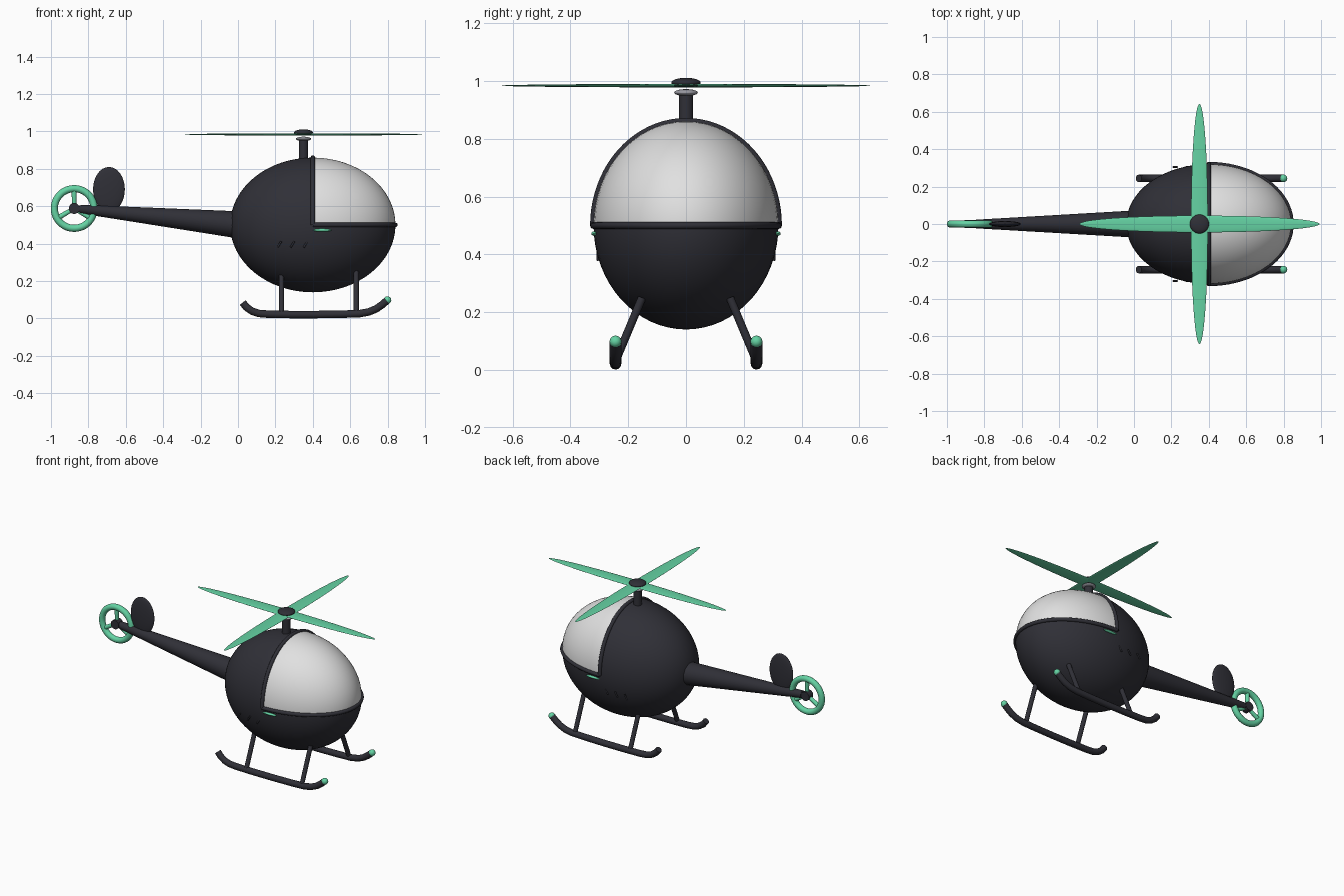
import bpy, math
from mathutils import Vector

if "Cube" in bpy.data.objects:
    bpy.data.objects.remove(bpy.data.objects["Cube"])


def material(name, rgb):
    m = bpy.data.materials.new(name)
    m.diffuse_color = (*rgb, 1)
    m.use_nodes = True
    m.node_tree.nodes["Principled BSDF"].inputs["Base Color"].default_value = m.diffuse_color
    return m


DARK = material("charcoal", (0.029, 0.029, 0.038))
GREEN = material("mint green", (0.13, 0.65, 0.37))
GLASS = material("pale canopy", (0.75, 0.75, 0.75))
GREY = material("mid grey", (0.33, 0.33, 0.37))


def finish(name, mat):
    ob = bpy.context.object
    ob.name = name
    ob.data.materials.append(mat)
    bpy.ops.object.transform_apply(location=False, rotation=True, scale=True)
    bpy.ops.object.shade_smooth_by_angle(angle=math.radians(40))
    return ob


def ellipsoid(name, loc, radii, mat, seg=32, rings=16, rot=(0, 0, 0)):
    bpy.ops.mesh.primitive_uv_sphere_add(segments=seg, ring_count=rings, location=loc, rotation=rot)
    bpy.context.object.scale = radii
    return finish(name, mat)


def rod(name, a, b, r1, r2, mat, seg=24):
    a, b = Vector(a), Vector(b)
    d = b - a
    bpy.ops.mesh.primitive_cone_add(vertices=seg, radius1=r1, radius2=r2, depth=d.length,
                                    location=(a + b) / 2,
                                    rotation=d.to_track_quat('Z', 'Y').to_euler())
    return finish(name, mat)


def tube(name, pts, r, mat):
    cu = bpy.data.curves.new(name, 'CURVE')
    cu.dimensions = '3D'
    cu.bevel_depth = r
    cu.bevel_resolution = 4
    cu.use_fill_caps = True
    sp = cu.splines.new('POLY')
    sp.points.add(len(pts) - 1)
    for p, co in zip(sp.points, pts):
        p.co = (*co, 1)
    sp.use_smooth = True
    cu.materials.append(mat)
    ob = bpy.data.objects.new(name, cu)
    bpy.context.collection.objects.link(ob)
    return ob


# Egg-shaped cabin; the upper nose quarter is the canopy
CX, CZ, RX, RY, RZ = 0.40, 0.50, 0.442, 0.32, 0.36
cabin = ellipsoid("cabin", (CX, 0, CZ), (RX, RY, RZ), DARK, 64, 32)
cabin.data.materials.append(GLASS)
for f in cabin.data.polygons:
    if f.center.x > 0 and f.center.z > 0:
        f.material_index = 1

# Canopy frame: arch over the cabin and rail around the nose
angles = [math.pi * i / 40 for i in range(41)]
tube("canopy_arch", [(CX, RY * math.cos(a), CZ + RZ * math.sin(a)) for a in angles], 0.012, DARK)
tube("canopy_rail", [(CX + RX * math.sin(a), RY * math.cos(a), CZ) for a in angles], 0.012, DARK)

# Tail boom and fin
rod("tail_boom", (0.10, 0, 0.491), (-0.845, 0, 0.585), 0.078, 0.023, DARK, 32)
ellipsoid("tail_fin", (-0.69, 0, 0.69), (0.085, 0.016, 0.12), DARK)

# Tail rotor: ring, three spokes and hub
TX, TZ = -0.876, 0.588
bpy.ops.mesh.primitive_torus_add(major_segments=48, minor_segments=16, major_radius=0.106,
                                 minor_radius=0.019, location=(TX, 0, TZ),
                                 rotation=(math.pi / 2, 0, 0))
finish("tail_rotor_ring", GREEN)
for i in range(3):
    a = math.pi / 2 + i * math.tau / 3
    tip = (TX + 0.1 * math.cos(a), 0, TZ + 0.1 * math.sin(a))
    rod("tail_rotor_spoke", (TX, 0, TZ), tip, 0.011, 0.014, GREEN, 16)
rod("tail_rotor_hub", (TX, -0.022, TZ), (TX, 0.022, TZ), 0.029, 0.029, DARK)
rod("tail_rotor_axle", (-0.83, 0, 0.583), (TX, 0, TZ), 0.021, 0.018, DARK)

# Main rotor: mast, collar, crossed blades and cap
MX = 0.35
rod("mast", (MX, 0, 0.82), (MX, 0, 0.965), 0.025, 0.025, DARK, 32)
ellipsoid("mast_collar", (MX, 0, 0.96), (0.041, 0.041, 0.012), GREY)
for turn in (0, math.pi / 2):
    ellipsoid("rotor_blade", (MX, 0, 0.984), (0.642, 0.045, 0.006), GREEN, 48, 16, (0, 0, turn))
ellipsoid("rotor_cap", (MX, 0, 0.994), (0.051, 0.051, 0.017), DARK)

# Mirrored side parts
skid_line = [(0.025, 0.085), (0.045, 0.06), (0.075, 0.039), (0.11, 0.027), (0.16, 0.023),
             (0.28, 0.021), (0.42, 0.021), (0.56, 0.023), (0.65, 0.026), (0.70, 0.035),
             (0.74, 0.052), (0.77, 0.073), (0.80, 0.099)]
for s in (-1, 1):
    # Landing skid with green nose tip and two struts
    tube("skid", [(x, s * 0.244, z) for x, z in skid_line], 0.02, DARK)
    ellipsoid("skid_tip", (0.799, s * 0.244, 0.098), (0.0205, 0.0205, 0.0205), GREEN, 24, 12)
    for x in (0.232, 0.632):
        rod("skid_strut", (x, s * 0.152, 0.25), (x, s * 0.244, 0.03), 0.014, 0.014, DARK, 16)
    # Door handle
    ellipsoid("door_handle", (0.45, s * 0.317, 0.472), (0.05, 0.011, 0.008), GREEN, 24, 12)
    # Three slanted vent slats
    for x in (0.22, 0.29, 0.36):
        rod("vent_slat", (x - 0.009, s * 0.305, 0.380), (x + 0.011, s * 0.305, 0.412),
            0.005, 0.005, DARK, 12)
